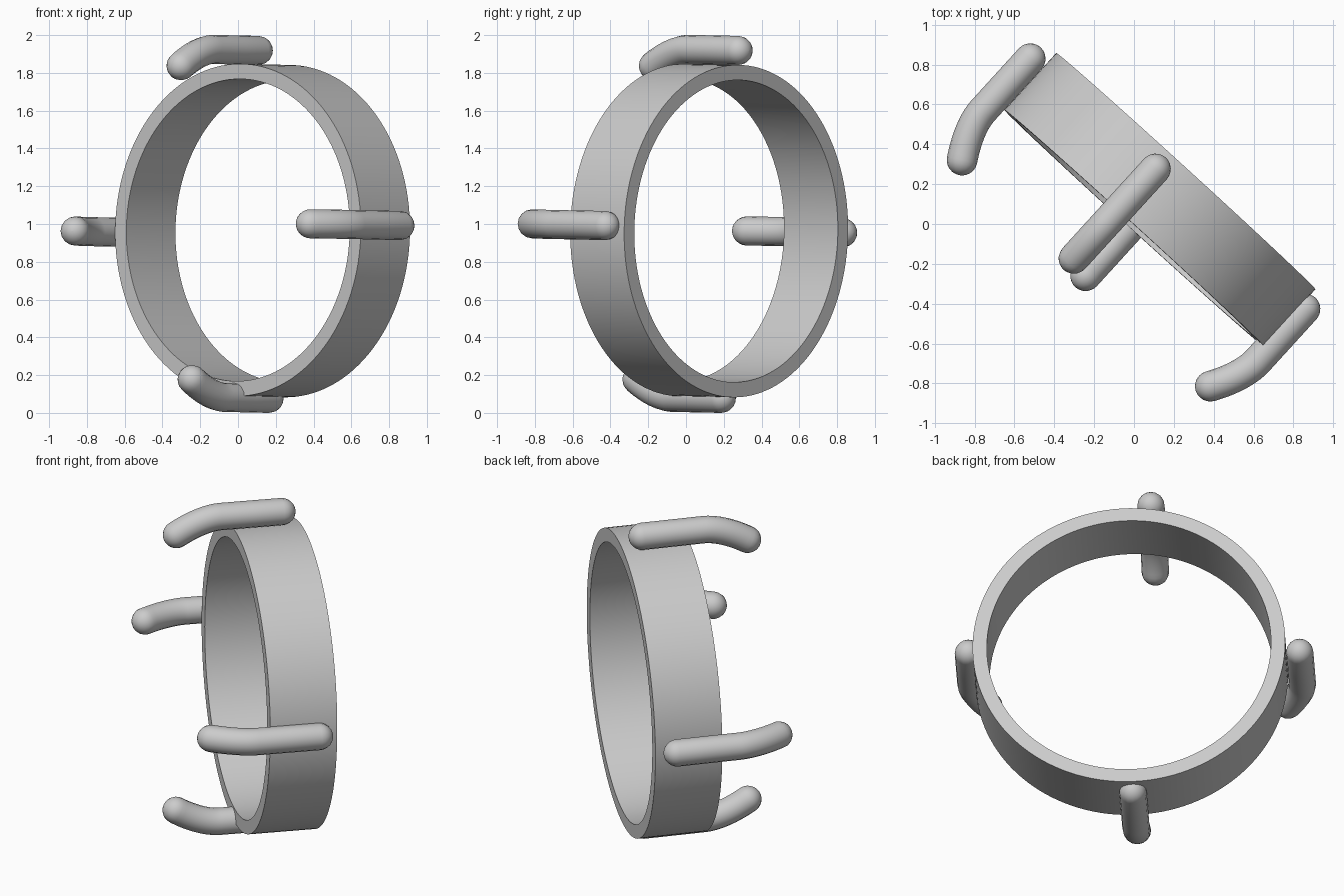
import bpy, bmesh, math
from mathutils import Matrix, Vector

if "Cube" in bpy.data.objects:
    bpy.data.objects.remove(bpy.data.objects["Cube"])

# Local frame: X across the ring, Y along its axis (front to back), Z up
FRAME = (Matrix.Translation((0, -0.02, 0.968))
         @ Matrix.Rotation(math.radians(-42.35), 4, 'Z')
         @ Matrix.Rotation(-0.015, 4, 'X'))
DEPTH, R_OUT, R_IN, ROD = 0.386, 0.88, 0.80, 0.077


def finish(obj, angle=40):
    bpy.ops.object.select_all(action='DESELECT')
    obj.select_set(True)
    bpy.context.view_layer.objects.active = obj
    if obj.type == 'CURVE':
        bpy.ops.object.convert(target='MESH')
        obj = bpy.context.object
    bpy.ops.object.shade_smooth_by_angle(angle=math.radians(angle))


# Ring band: rectangular section lathed around the axis
def make_ring(segments=128):
    bm = bmesh.new()
    section = [(R_OUT, 0), (R_OUT, DEPTH), (R_IN, DEPTH), (R_IN, 0)]
    loops = []
    for i in range(segments):
        a = math.tau * i / segments
        loops.append([bm.verts.new((r * math.cos(a), y, r * math.sin(a)))
                      for r, y in section])
    for i in range(segments):
        p, q = loops[i], loops[(i + 1) % segments]
        for j in range(4):
            k = (j + 1) % 4
            bm.faces.new((p[j], p[k], q[k], q[j]))
    bmesh.ops.recalc_face_normals(bm, faces=bm.faces)
    mesh = bpy.data.meshes.new("ring_band")
    bm.to_mesh(mesh)
    bm.free()
    obj = bpy.data.objects.new("ring_band", mesh)
    obj.matrix_world = FRAME
    bpy.context.collection.objects.link(obj)
    finish(obj)


# Clip: round-ended rod, straight along the band, bending inward at the front
def make_clip(name, x, z, inward):
    inward = Vector(inward)
    base = Vector((x, 0, z))
    back, bend, tip, drop = 0.277, -0.08, -0.329, 0.09
    path = [base + Vector((0, back, 0)), base + Vector((0, 0.1, 0))]
    for i in range(13):
        t = i / 12
        path.append(base + Vector((0, bend + (tip - bend) * t, 0))
                    + inward * drop * t ** 1.7)
    start_dir = (path[0] - path[1]).normalized()
    end_dir = (path[-1] - path[-2]).normalized()
    steps = [math.radians(a) for a in (15, 30, 45, 60, 72, 82, 89)]
    head = [(path[0] + start_dir * ROD * math.sin(a), math.cos(a)) for a in reversed(steps)]
    tail = [(path[-1] + end_dir * ROD * math.sin(a), math.cos(a)) for a in steps]
    points = head + [(p, 1.0) for p in path] + tail

    curve = bpy.data.curves.new(name, 'CURVE')
    curve.dimensions = '3D'
    curve.bevel_depth = ROD
    curve.bevel_resolution = 6
    curve.use_fill_caps = True
    spline = curve.splines.new('POLY')
    spline.points.add(len(points) - 1)
    for sp, (co, radius) in zip(spline.points, points):
        sp.co = (*co, 1)
        sp.radius = radius
    obj = bpy.data.objects.new(name, curve)
    obj.matrix_world = FRAME
    bpy.context.collection.objects.link(obj)
    finish(obj, 60)


make_ring()
for spec in (("top_clip", -0.12, 0.955, (0, 0, -1)),
             ("bottom_clip", -0.018, -0.887, (0, 0, 1)),
             ("left_clip", -0.957, -0.01, (1, 0, 0)),
             ("right_clip", 0.908, 0.028, (-1, 0, 0))):
    make_clip(*spec)
